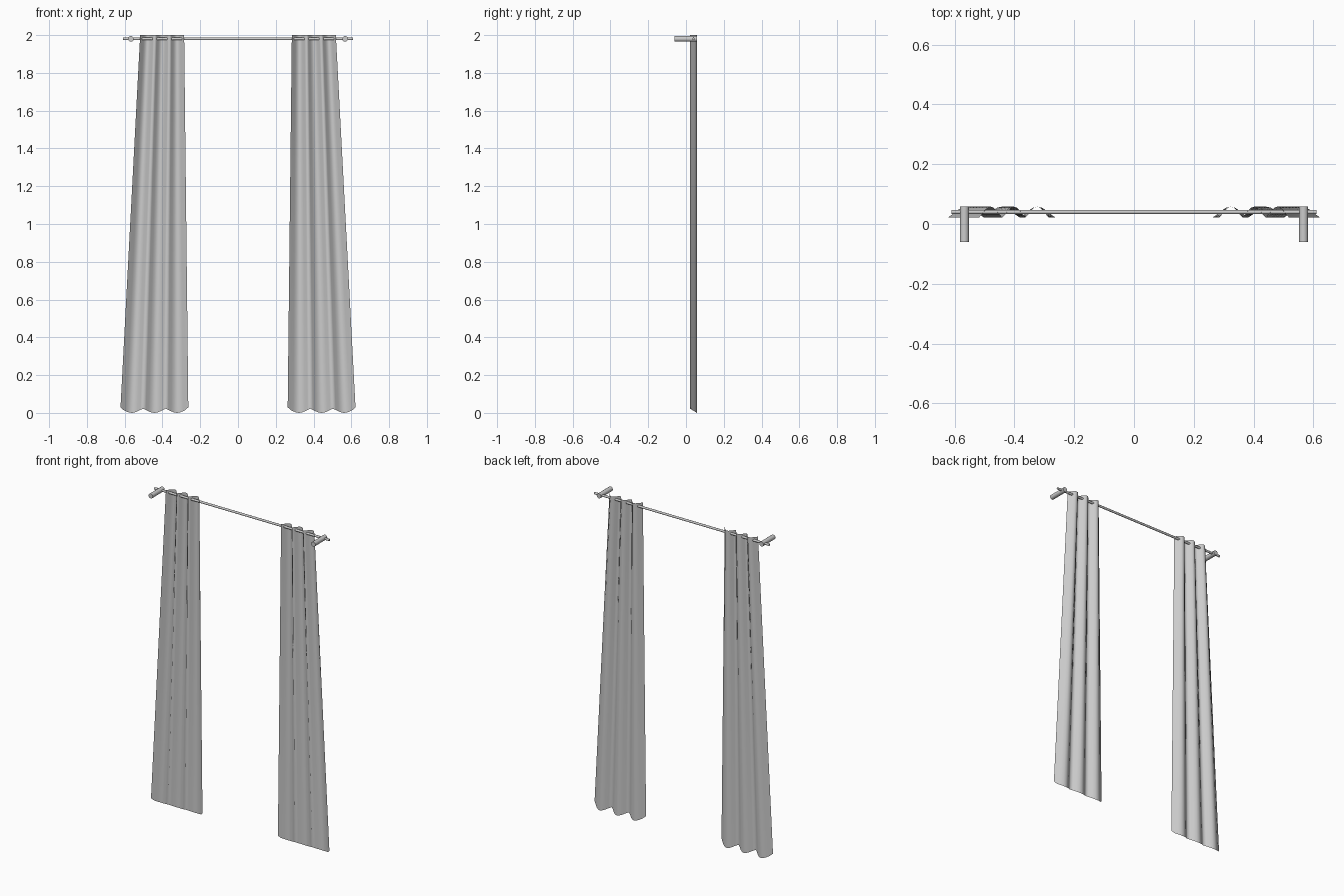
import bpy, math

if "Cube" in bpy.data.objects:
    bpy.data.objects.remove(bpy.data.objects["Cube"])

FOLDS, SEG, ROWS = 3, 8, 8
Z_ROD, Y_ROD = 1.98, 0.04


def curtain(name, side):
    # pleated sheet: narrow at the rod, wider at the scalloped hem
    n = FOLDS * SEG
    verts, faces = [], []
    for r in range(ROWS + 1):
        t = r / ROWS                                # 0 = top, 1 = hem
        x0 = 0.285 + (0.263 - 0.285) * t
        x1 = 0.518 + (0.622 - 0.518) * t
        for i in range(n + 1):
            u = i / n
            fold = abs(math.sin(math.pi * FOLDS * u)) ** 1.3
            edge = 0.03 if i in (0, n) else 0.022
            hem = edge * (1 - fold)
            verts.append((side * (x0 + (x1 - x0) * u),
                          0.022 + 0.036 * fold,
                          2.0 + (hem - 2.0) * t))
    w = n + 1
    for r in range(ROWS):
        for i in range(n):
            a = r * w + i
            f = (a, a + w, a + w + 1, a + 1)
            faces.append(f if side > 0 else f[::-1])
    me = bpy.data.meshes.new(name)
    me.from_pydata(verts, [], faces)
    me.polygons.foreach_set("use_smooth", [True] * len(me.polygons))
    ob = bpy.data.objects.new(name, me)
    bpy.context.collection.objects.link(ob)


def cylinder(name, radius, length, loc, rot, sides=16):
    bpy.ops.mesh.primitive_cylinder_add(vertices=sides, radius=radius, depth=length,
                                        location=loc, rotation=rot)
    ob = bpy.context.object
    ob.name = name
    bpy.ops.object.shade_smooth_by_angle(angle=math.radians(40))


# curtain rod
cylinder("curtain_rod", 0.007, 1.22, (0, Y_ROD, Z_ROD), (0, math.pi / 2, 0))

# panels and wall brackets on both sides
for side, label in ((-1, "left"), (1, "right")):
    curtain(label + "_curtain", side)
    cylinder(label + "_bracket", 0.015, 0.118, (side * 0.567, -0.001, Z_ROD),
             (math.pi / 2, 0, 0))
